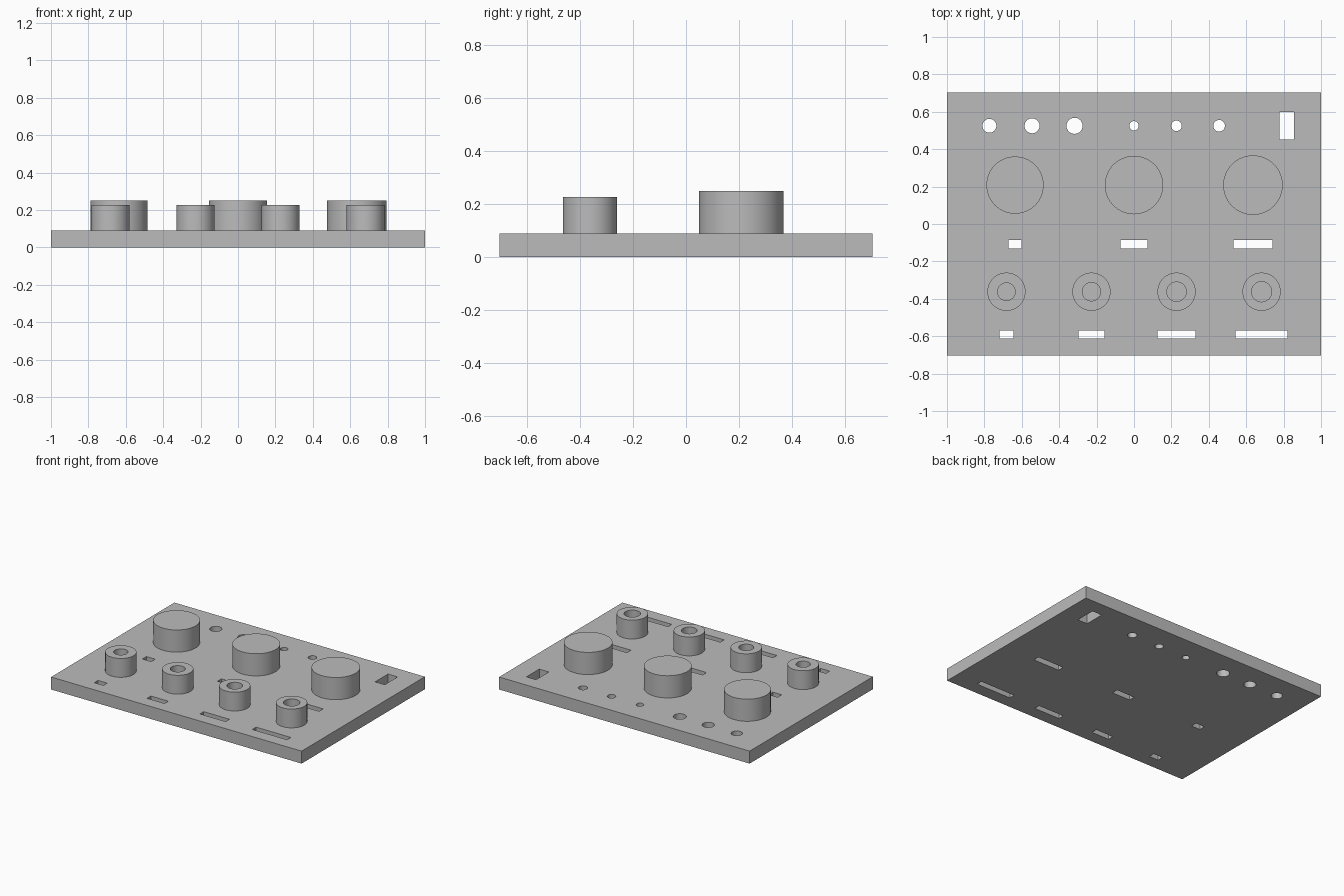
import bpy, bmesh
from math import radians
from mathutils import Matrix

if "Cube" in bpy.data.objects:
    bpy.data.objects.remove(bpy.data.objects["Cube"], do_unlink=True)

GREY = (0.5, 0.5, 0.5, 1)
grey = bpy.data.materials.new("plain grey")
grey.use_nodes = True
grey.diffuse_color = GREY
grey.node_tree.nodes["Principled BSDF"].inputs["Base Color"].default_value = GREY

PLATE_TOP, BOSS_TOP, TUBE_TOP = 0.09, 0.25, 0.226
SIDES = 64


def add_box(bm, x, y, w, d, z0, z1):
    m = Matrix.Translation((x, y, (z0 + z1) / 2)) @ Matrix.Diagonal((w, d, z1 - z0, 1))
    bmesh.ops.create_cube(bm, size=1, matrix=m)


def add_cylinder(bm, x, y, r, z0, z1):
    bmesh.ops.create_cone(bm, cap_ends=True, segments=SIDES, radius1=r, radius2=r,
                          depth=z1 - z0, matrix=Matrix.Translation((x, y, (z0 + z1) / 2)))


def make_object(name, bm):
    mesh = bpy.data.meshes.new(name)
    bm.to_mesh(mesh)
    bm.free()
    mesh.materials.append(grey)
    ob = bpy.data.objects.new(name, mesh)
    bpy.context.collection.objects.link(ob)
    return ob


def cut(ob, cutter_bm):
    """Subtract the cutter shapes, then discard the cutter."""
    cutter = make_object("cutter", cutter_bm)
    mod = ob.modifiers.new("cut", "BOOLEAN")
    mod.operation, mod.solver, mod.object = "DIFFERENCE", "EXACT", cutter
    bpy.context.view_layer.update()
    result = bpy.data.meshes.new_from_object(
        ob.evaluated_get(bpy.context.evaluated_depsgraph_get()))
    ob.modifiers.clear()
    ob.data = result
    bpy.data.objects.remove(cutter, do_unlink=True)


def shade(ob):
    bpy.ops.object.select_all(action="DESELECT")
    ob.select_set(True)
    bpy.context.view_layer.objects.active = ob
    bpy.ops.object.shade_smooth_by_angle(angle=radians(30))


# Base plate
bm = bmesh.new()
add_box(bm, 0, 0, 2, 1.406, 0, PLATE_TOP)
plate = make_object("base_plate", bm)

# Through holes: round row, rectangular window, two rows of slots
holes = bmesh.new()
for x, r in ((-0.773, 0.037), (-0.545, 0.04), (-0.318, 0.043),
             (0, 0.025), (0.227, 0.028), (0.455, 0.031)):
    add_cylinder(holes, x, 0.525, r, -0.1, 0.2)
add_box(holes, 0.817, 0.525, 0.077, 0.147, -0.1, 0.2)
for i, w in enumerate((0.07, 0.144, 0.209)):
    add_box(holes, 0.636 * (i - 1), -0.109, w, 0.046, -0.1, 0.2)
for i, w in enumerate((0.073, 0.139, 0.205, 0.278)):
    add_box(holes, 0.4547 * (i - 1.5), -0.591, w, 0.043, -0.1, 0.2)
cut(plate, holes)
shade(plate)

# Solid round bosses, growing slightly from right to left
for i, r in enumerate((0.153, 0.156, 0.159)):
    bm = bmesh.new()
    add_cylinder(bm, 0.636 * (i - 1), 0.208, r, PLATE_TOP, BOSS_TOP)
    shade(make_object(f"round_boss_{i + 1}", bm))

# Hollow posts with widening bores
for i, r in enumerate((0.047, 0.049, 0.052, 0.054)):
    x, y = 0.4547 * (i - 1.5), -0.362
    bm = bmesh.new()
    add_cylinder(bm, x, y, 0.102, PLATE_TOP, TUBE_TOP)
    post = make_object(f"hollow_post_{i + 1}", bm)
    bore = bmesh.new()
    add_cylinder(bore, x, y, r, 0, 0.4)
    cut(post, bore)
    shade(post)
